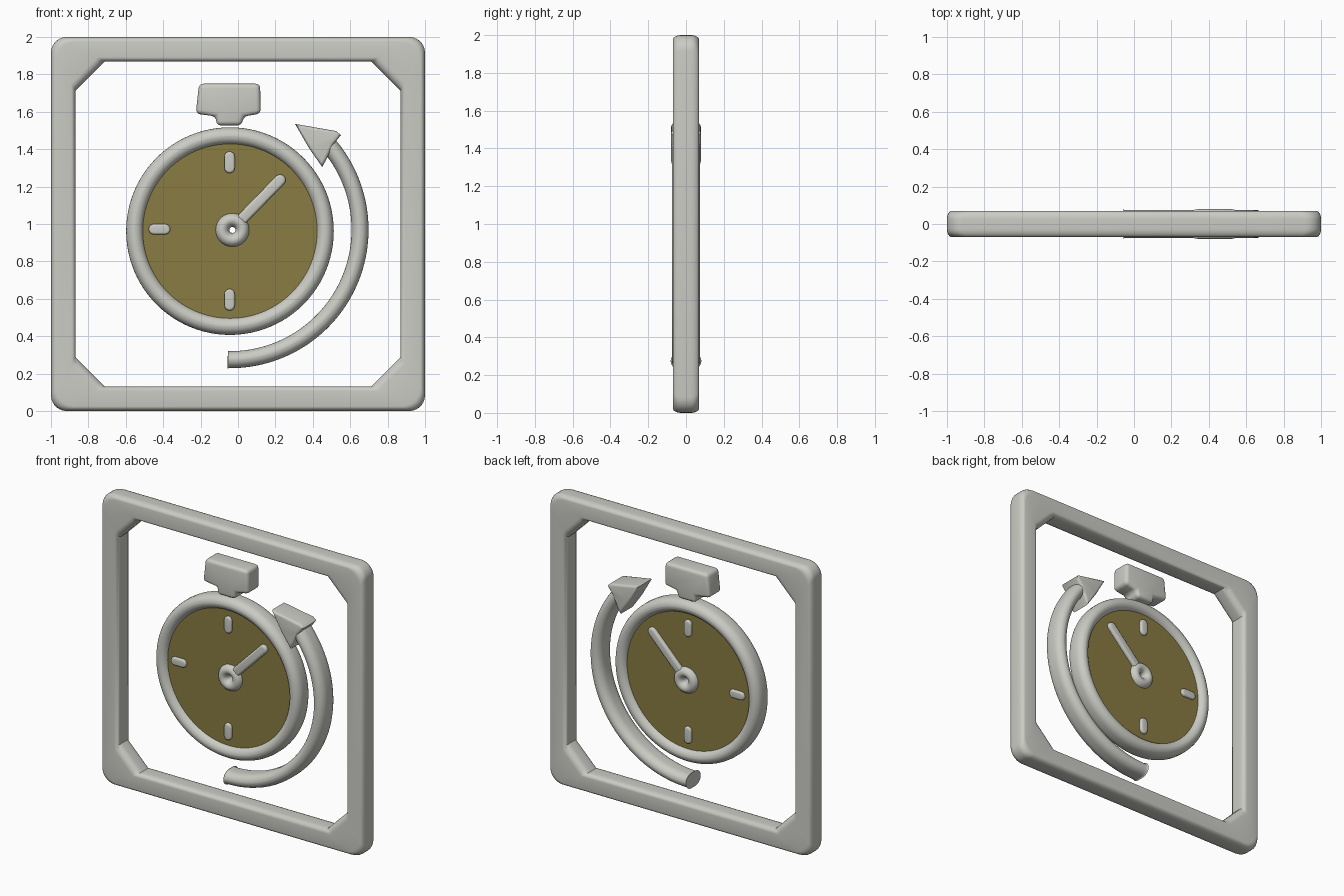
import bpy, bmesh, math
from mathutils import Vector

if "Cube" in bpy.data.objects:
    bpy.data.objects.remove(bpy.data.objects["Cube"])


def material(name, rgb):
    m = bpy.data.materials.new(name)
    m.diffuse_color = (*rgb, 1)
    m.use_nodes = True
    m.node_tree.nodes["Principled BSDF"].inputs["Base Color"].default_value = m.diffuse_color
    return m


GREY = material("light_grey", (0.60, 0.60, 0.56))
OLIVE = material("olive_gold", (0.25, 0.20, 0.055))


def finish(name, bm, mat, angle=40):
    bmesh.ops.recalc_face_normals(bm, faces=bm.faces)
    me = bpy.data.meshes.new(name)
    bm.to_mesh(me)
    bm.free()
    ob = bpy.data.objects.new(name, me)
    bpy.context.collection.objects.link(ob)
    me.materials.append(mat)
    bpy.ops.object.select_all(action='DESELECT')
    ob.select_set(True)
    bpy.context.view_layer.objects.active = ob
    bpy.ops.object.shade_smooth_by_angle(angle=math.radians(angle))
    return ob


def circle(cx, cz, r, n=96, a0=0.0, a1=360.0, closed=True):
    d = n if closed else n - 1
    angs = [math.radians(a0 + (a1 - a0) * i / d) for i in range(n)]
    return [Vector((cx + r * math.cos(a), cz + r * math.sin(a))) for a in angs]


def loft(name, outer, inner, h, rx, ry, mat, closed=True, seg=6, cap_bevel=0.02):
    """Sweep a rounded rectangle between paired outer and inner outlines."""
    bm = bmesh.new()
    rings = []
    for p, q in zip(outer, inner):
        mid, d = (p + q) / 2, (p - q)
        w = d.length / 2
        d.normalize()
        r = min(rx, w)
        ring = []
        for k, (sx, sy) in enumerate(((1, 1), (-1, 1), (-1, -1), (1, -1))):
            for i in range(seg + 1):
                a = math.pi / 2 * (k + i / seg)
                u = sx * (w - r) + r * math.cos(a)
                y = sy * (h - ry) + ry * math.sin(a)
                c = mid + d * u
                ring.append(bm.verts.new((c.x, y, c.y)))
        rings.append(ring)
    n, m = len(rings), len(rings[0])
    for i in range(n if closed else n - 1):
        a, b = rings[i], rings[(i + 1) % n]
        for j in range(m):
            k = (j + 1) % m
            bm.faces.new((a[j], a[k], b[k], b[j]))
    caps = [] if closed else [bm.faces.new(rings[0]), bm.faces.new(rings[-1])]
    bmesh.ops.remove_doubles(bm, verts=bm.verts, dist=1e-5)
    if caps:
        edges = list({e for f in caps if f.is_valid for e in f.edges})
        bmesh.ops.bevel(bm, geom=edges, offset=cap_bevel, segments=3, profile=0.5,
                        affect='EDGES', clamp_overlap=True)
    return finish(name, bm, mat)


def slab(name, outline, h, bevel, mat, corners=True):
    """Extruded outline with rounded edges, same on front and back."""
    bm = bmesh.new()
    f = bm.faces.new([bm.verts.new((x, -h, z)) for x, z in outline])
    ext = bmesh.ops.extrude_face_region(bm, geom=[f], use_keep_orig=True)
    bmesh.ops.translate(bm, vec=(0, 2 * h, 0),
                        verts=[v for v in ext["geom"] if isinstance(v, bmesh.types.BMVert)])
    bmesh.ops.recalc_face_normals(bm, faces=bm.faces)
    edges = [e for e in bm.edges
             if corners or abs(e.verts[0].co.y - e.verts[1].co.y) < 1e-6]
    bmesh.ops.bevel(bm, geom=edges, offset=bevel, segments=4, profile=0.5,
                    affect='EDGES', clamp_overlap=True)
    return finish(name, bm, mat)


def capsule(a, b, r):
    """Outline of a round-ended bar from a to b."""
    ang = math.degrees(math.atan2(b[1] - a[1], b[0] - a[0]))
    return (circle(*b, r, 9, ang - 90, ang + 90, False)
            + circle(*a, r, 9, ang + 90, ang + 270, False))


# Square frame: rounded outside corners, chamfered opening
outer, inner = [], []
K = 8
for sx, sz, a0 in ((1, 1, 0), (-1, 1, 90), (-1, -1, 180), (1, -1, 270)):
    R, L, C = 0.085, 0.868, 0.155
    outer += circle(sx * (1 - R), 1 + sz * (1 - R), R, K, a0, a0 + 90, False)
    ends = [Vector((sx * L, 1 + sz * (L - C))), Vector((sx * (L - C), 1 + sz * L))]
    if a0 in (90, 270):
        ends.reverse()
    inner += [ends[0].lerp(ends[1], i / (K - 1)) for i in range(K)]
loft("square_frame", outer, inner, 0.07, 0.045, 0.045, GREY)

# Stopwatch case ring and dial (dial keeps the small pivot hole)
CX, CZ = -0.043, 0.962
HX, HZ = -0.03, 0.968
loft("case_ring", circle(CX, CZ, 0.555), circle(CX, CZ, 0.462), 0.07, 0.046, 0.055, GREY)
loft("dial", circle(CX, CZ, 0.475), circle(HX, HZ, 0.03), 0.037, 0.002, 0.002, OLIVE, seg=1)

# Pivot hub with hole, hand and three hour marks
loft("pivot_hub", circle(HX, HZ, 0.092, 40), circle(HX, HZ, 0.016, 40), 0.07, 0.04, 0.05, GREY)
slab("hand", capsule((0.025, 1.03), (0.225, 1.235), 0.03), 0.06, 0.015, GREY, False)
marks = {"top": ((-0.045, 1.30), (-0.045, 1.36)),
         "left": ((-0.45, 0.972), (-0.39, 0.972)),
         "bottom": ((-0.045, 0.565), (-0.045, 0.625))}
for side, (a, b) in marks.items():
    slab(side + "_mark", capsule(a, b, 0.028), 0.055, 0.012, GREY, False)

# Push button above the case
slab("push_button", [(-0.115, 1.527), (0.02, 1.527), (0.03, 1.575), (0.122, 1.59),
                     (0.118, 1.75), (-0.208, 1.75), (-0.226, 1.59), (-0.118, 1.575)],
     0.068, 0.024, GREY)

# Curved arrow around the right side
loft("arrow_shaft", circle(CX, 0.97, 0.741, 56, -91, 41, False),
     circle(CX, 0.97, 0.65, 56, -91, 41, False), 0.075, 0.045, 0.055, GREY, closed=False)
slab("arrow_head", [(0.305, 1.535), (0.38, 1.405), (0.45, 1.305), (0.475, 1.35),
                    (0.51, 1.425), (0.55, 1.475), (0.525, 1.497)],
     0.079, 0.018, GREY, False)
